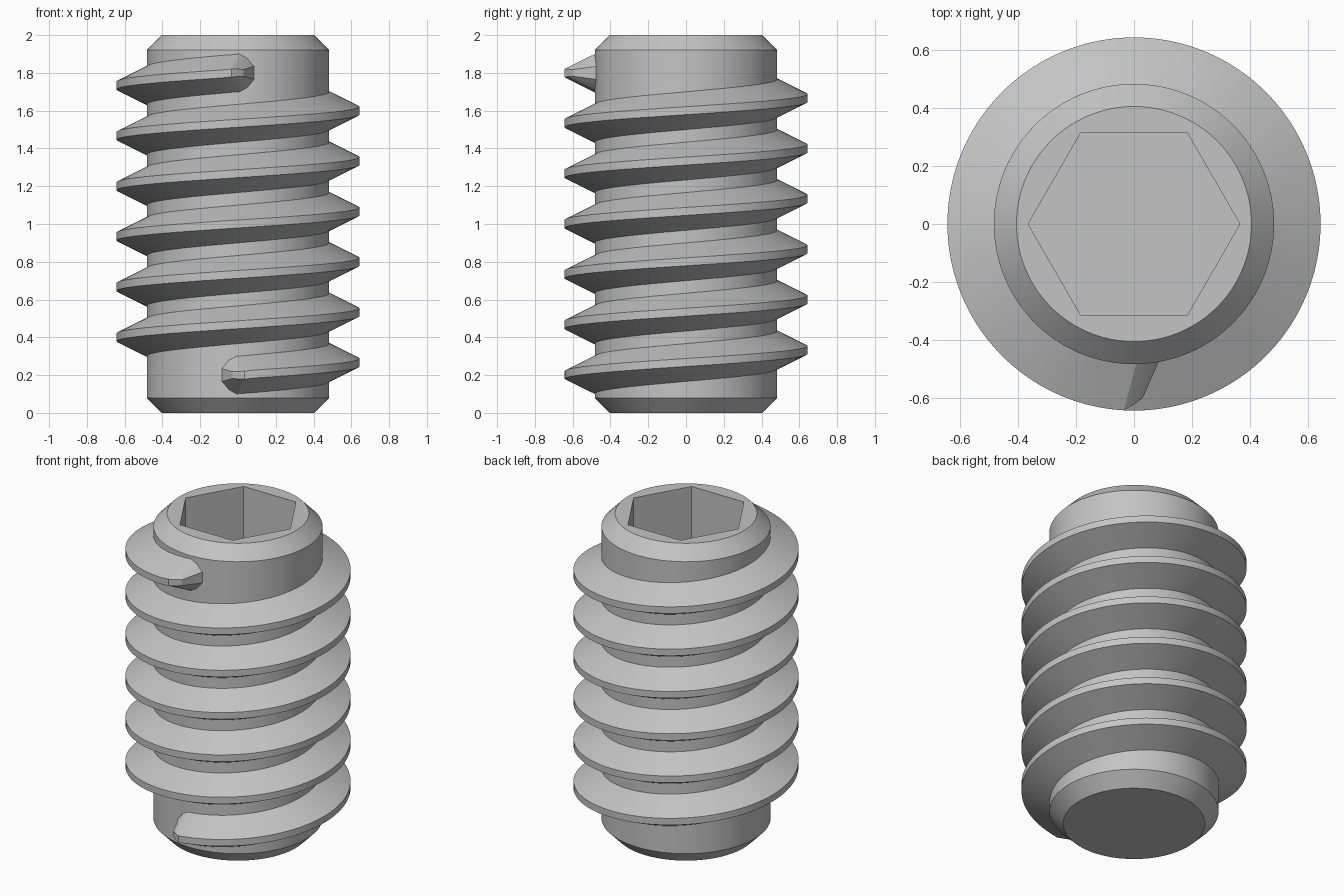
import bpy, bmesh
from math import sin, cos, pi, radians, asin

if "Cube" in bpy.data.objects:
    bpy.data.objects.remove(bpy.data.objects["Cube"])

SEG = 96            # segments per turn
TURNS = 6
PITCH = 1.6 / TURNS
CORE_R, CREST_R, END_R = 0.483, 0.643, 0.405
Z_START = 0.2

steel = bpy.data.materials.new("steel_grey")
steel.use_nodes = True
grey = (0.55, 0.55, 0.55, 1)
steel.diffuse_color = grey
steel.node_tree.nodes["Principled BSDF"].inputs["Base Color"].default_value = grey


def loft(name, sections):
    """Skin closed cross-sections of equal length and cap both ends."""
    bm = bmesh.new()
    rows = [[bm.verts.new(p) for p in s] for s in sections]
    n = len(rows[0])
    for a, b in zip(rows, rows[1:]):
        for i in range(n):
            j = (i + 1) % n
            bm.faces.new((a[i], a[j], b[j], b[i]))
    bm.faces.new(rows[0][::-1])
    bm.faces.new(rows[-1])
    bmesh.ops.recalc_face_normals(bm, faces=bm.faces)
    mesh = bpy.data.meshes.new(name)
    bm.to_mesh(mesh)
    bm.free()
    mesh.materials.append(steel)
    obj = bpy.data.objects.new(name, mesh)
    bpy.context.collection.objects.link(obj)
    bpy.ops.object.select_all(action="DESELECT")
    obj.select_set(True)
    bpy.context.view_layer.objects.active = obj
    bpy.ops.object.shade_smooth_by_angle(angle=radians(25))
    return obj


# Core: chamfered cylinder that turns inward into a hexagonal socket
def ring(radius, z, hexagon=False):
    points = []
    for i in range(SEG):
        a = 2 * pi * i / SEG
        r = radius / cos(a % (pi / 3) - pi / 6) if hexagon else radius
        points.append((r * cos(a), r * sin(a), z))
    return points


SOCKET = 0.316
loft("screw_core", [
    ring(END_R, 0), ring(CORE_R, 0.08), ring(CORE_R, 1.92), ring(END_R, 2),
    ring(SOCKET, 2, True), ring(SOCKET, 1.4, True)])


# Thread: trapezoid swept along a helix that starts and ends at the front
ROOT_R = CORE_R - 0.01


def section(root_a, crest_a, z, root_h=0.105, crest_h=0.021, crest_r=CREST_R):
    def point(r, a, dz):
        return (r * sin(a), -r * cos(a), z + dz)
    return [point(ROOT_R, root_a, -root_h), point(crest_r, crest_a, -crest_h),
            point(crest_r, crest_a, crest_h), point(ROOT_R, root_a, root_h)]


# Rounded run-out, from the full profile to the tip:
# root x, crest x, root half height, crest half height, crest radius
RUNOUT = [(0.01, -0.035, 0.105, 0.021, CREST_R),
          (0.05, 0.0, 0.083, 0.02, 0.622),
          (0.09, 0.03, 0.036, 0.018, 0.6)]


def runout(side, z):
    return [section(side * asin(rx / ROOT_R), side * asin(cx / cr), z, rh, ch, cr)
            for rx, cx, rh, ch, cr in RUNOUT]


helix = []
for i in range(2, SEG * TURNS - 1):
    a = 2 * pi * i / SEG
    helix.append(section(a, a, Z_START + PITCH * i / SEG))
loft("screw_thread", runout(-1, Z_START)[::-1] + helix
     + runout(1, Z_START + PITCH * TURNS))
